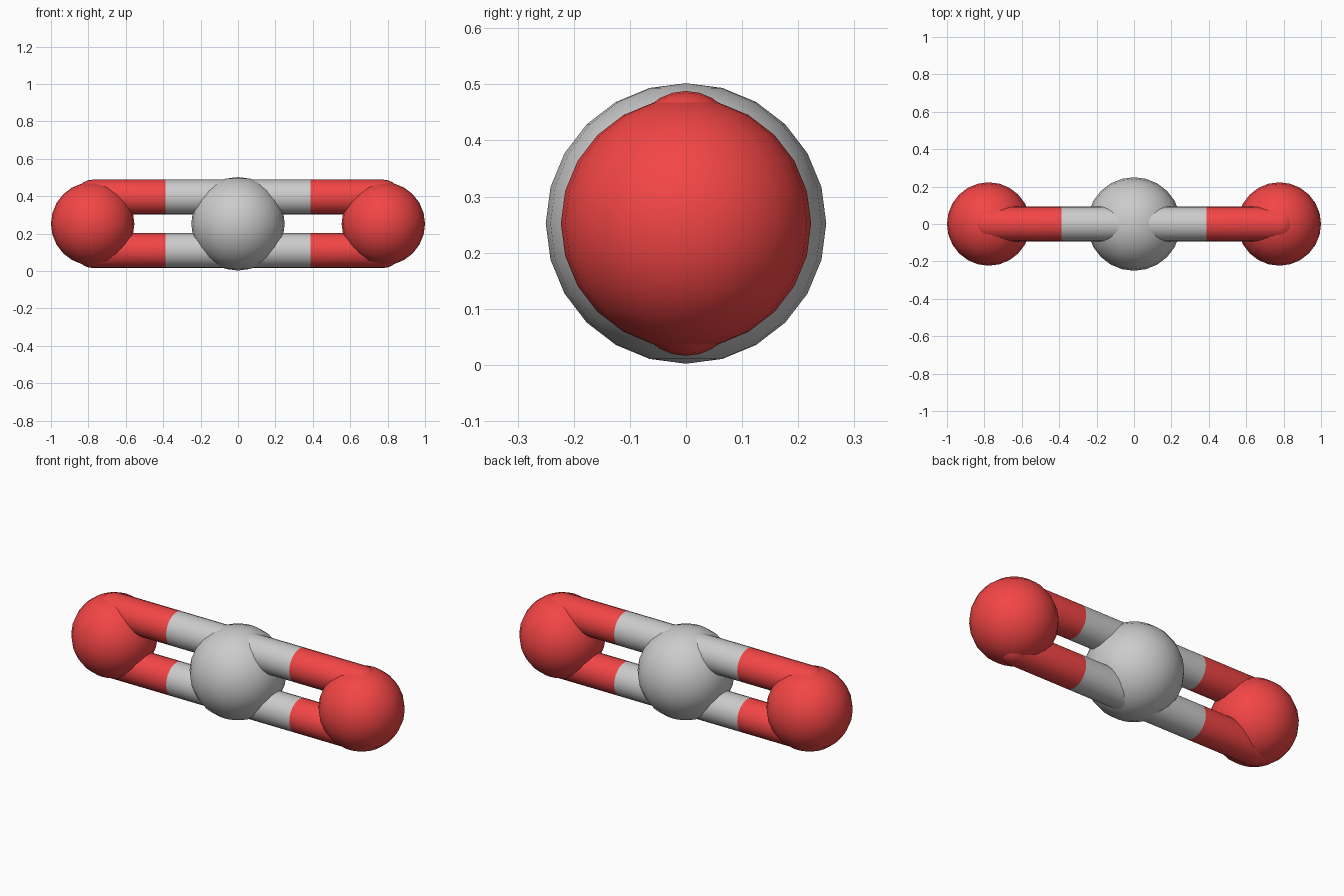
import bpy, bmesh
from math import cos, sin, pi, radians
from mathutils import Matrix, Vector

if "Cube" in bpy.data.objects:
    bpy.data.objects.remove(bpy.data.objects["Cube"])

CZ = 0.252          # height of the molecule axis
BALL_X = 0.777      # outer ball centres
SPLIT_X = 0.387     # colour change along each rod
ROD_R = 0.093
ROD_DZ = 0.143      # rod offset above / below the axis
SIDES = 24

red = bpy.data.materials.new("red")
red.diffuse_color = (0.9, 0.06, 0.06, 1)
red.use_nodes = True
red.node_tree.nodes["Principled BSDF"].inputs["Base Color"].default_value = red.diffuse_color


def finish(name, bm, loc, mat):
    bmesh.ops.recalc_face_normals(bm, faces=bm.faces)
    for f in bm.faces:
        f.smooth = True
    mesh = bpy.data.meshes.new(name)
    bm.to_mesh(mesh)
    bm.free()
    ob = bpy.data.objects.new(name, mesh)
    ob.location = loc
    if mat:
        mesh.materials.append(mat)
    bpy.context.collection.objects.link(ob)


def ball(name, x, r, mat=None):
    bm = bmesh.new()
    bmesh.ops.create_uvsphere(bm, u_segments=SIDES, v_segments=SIDES // 2, radius=r)
    finish(name, bm, (x, 0, CZ), mat)


def rod(name, side, dz, profile, mat=None):
    """Revolve (x, radius) points about the x axis; side = -1 flips it."""
    bm = bmesh.new()
    verts = [bm.verts.new((side * x, 0, r)) for x, r in profile]
    edges = [bm.edges.new(p) for p in zip(verts, verts[1:])]
    bmesh.ops.spin(bm, geom=verts + edges, cent=(0, 0, 0), axis=(1, 0, 0),
                   angle=2 * pi, steps=SIDES, use_duplicate=False)
    bmesh.ops.remove_doubles(bm, verts=bm.verts, dist=1e-5)
    finish(name, bm, (0, 0, CZ + dz), mat)


# rod profiles: plain inner half, outer half with a rounded end
inner = [(0, ROD_R), (SPLIT_X, ROD_R)]
outer = [(SPLIT_X, ROD_R)] + [
    (BALL_X + ROD_R * sin(i * pi / 12), ROD_R * cos(i * pi / 12)) for i in range(7)]

# centre ball
ball("centre_ball", 0, 0.25)

# outer balls and the paired rods joining them to the centre
for side, sname in ((-1, "left"), (1, "right")):
    ball(f"{sname}_ball", side * BALL_X, 0.223, red)
    for dz, zname in ((ROD_DZ, "upper"), (-ROD_DZ, "lower")):
        rod(f"{sname}_{zname}_rod_inner", side, dz, inner)
        rod(f"{sname}_{zname}_rod_outer", side, dz, outer, red)
